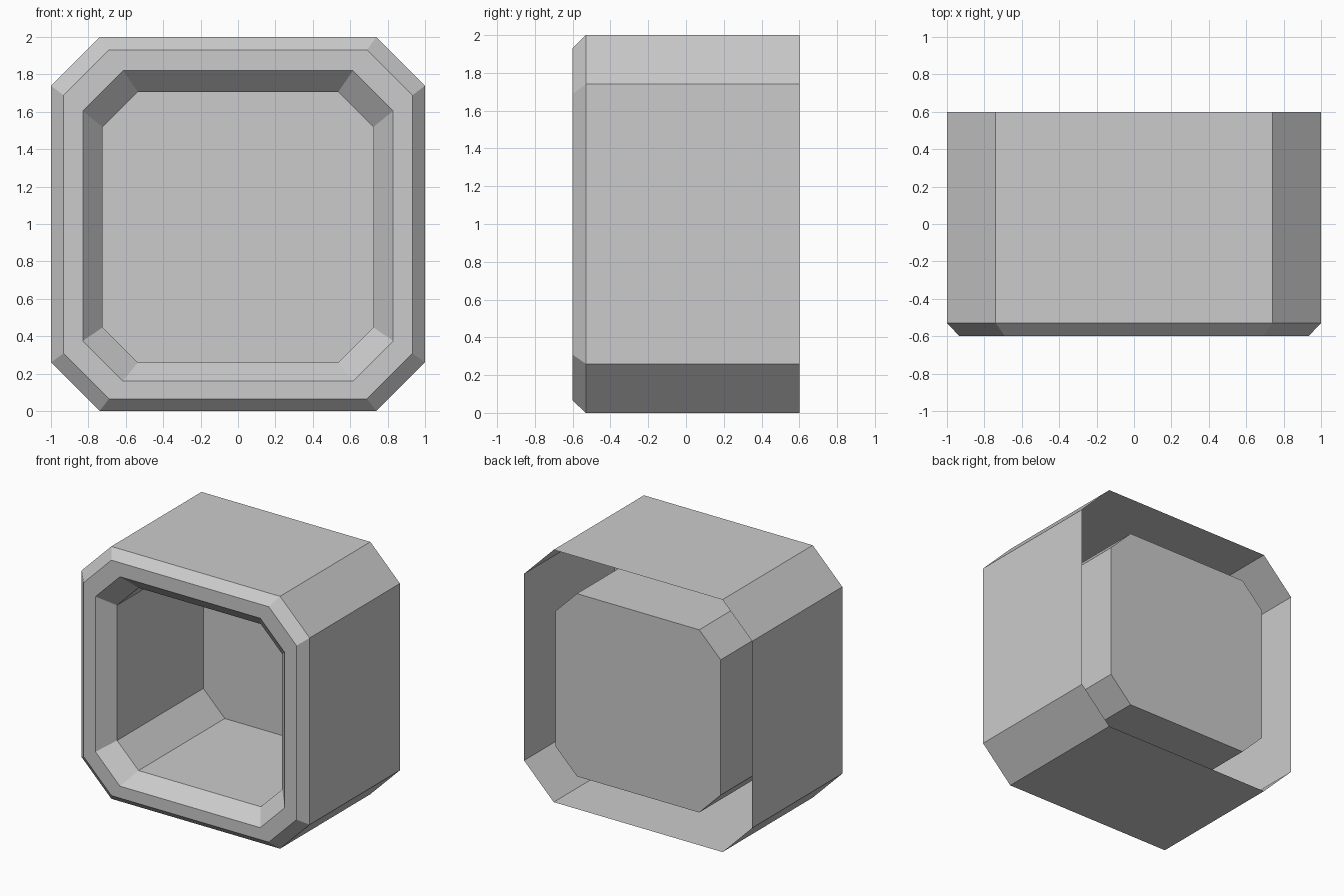
import bpy

if "Cube" in bpy.data.objects:
    bpy.data.objects.remove(bpy.data.objects["Cube"])


def octagon(y, half, corner, zc):
    """Chamfered square in the XZ plane, counter-clockwise seen from the front."""
    h, c = half, corner
    pts = [(h, -c), (h, c), (c, h), (-c, h), (-h, c), (-h, -c), (-c, -h), (c, -h)]
    return [(x, y, zc + z) for x, z in pts]


def loft(name, rings, cap_end=False):
    verts = [v for r in rings for v in octagon(*r)]
    faces = []
    for k in range(len(rings) - 1):
        a, b = 8 * k, 8 * (k + 1)
        for i in range(8):
            j = (i + 1) % 8
            faces.append((a + i, a + j, b + j, b + i))
    if cap_end:
        n = 8 * (len(rings) - 1)
        faces.append(tuple(range(n, n + 8)))
    mesh = bpy.data.meshes.new(name)
    mesh.from_pydata(verts, [], faces)
    mesh.update()
    obj = bpy.data.objects.new(name, mesh)
    bpy.context.collection.objects.link(obj)
    return obj


# rings: y, half size, chamfer corner, centre height
front_edge = (-0.6, 0.83, 0.615, 0.99)

# Outer casing, open at the back, with bevelled front rim
loft("outer_casing", [
    (0.6, 1.0, 0.74, 1.0),
    (-0.53, 1.0, 0.74, 1.0),
    (-0.6, 0.933, 0.69, 0.998),
    front_edge,
])

# Recessed inner tube, closed by a flat panel at the back
loft("inner_recess", [
    front_edge,
    (-0.48, 0.724, 0.536, 0.983),
    (0.6, 0.724, 0.536, 0.983),
], cap_end=True)
